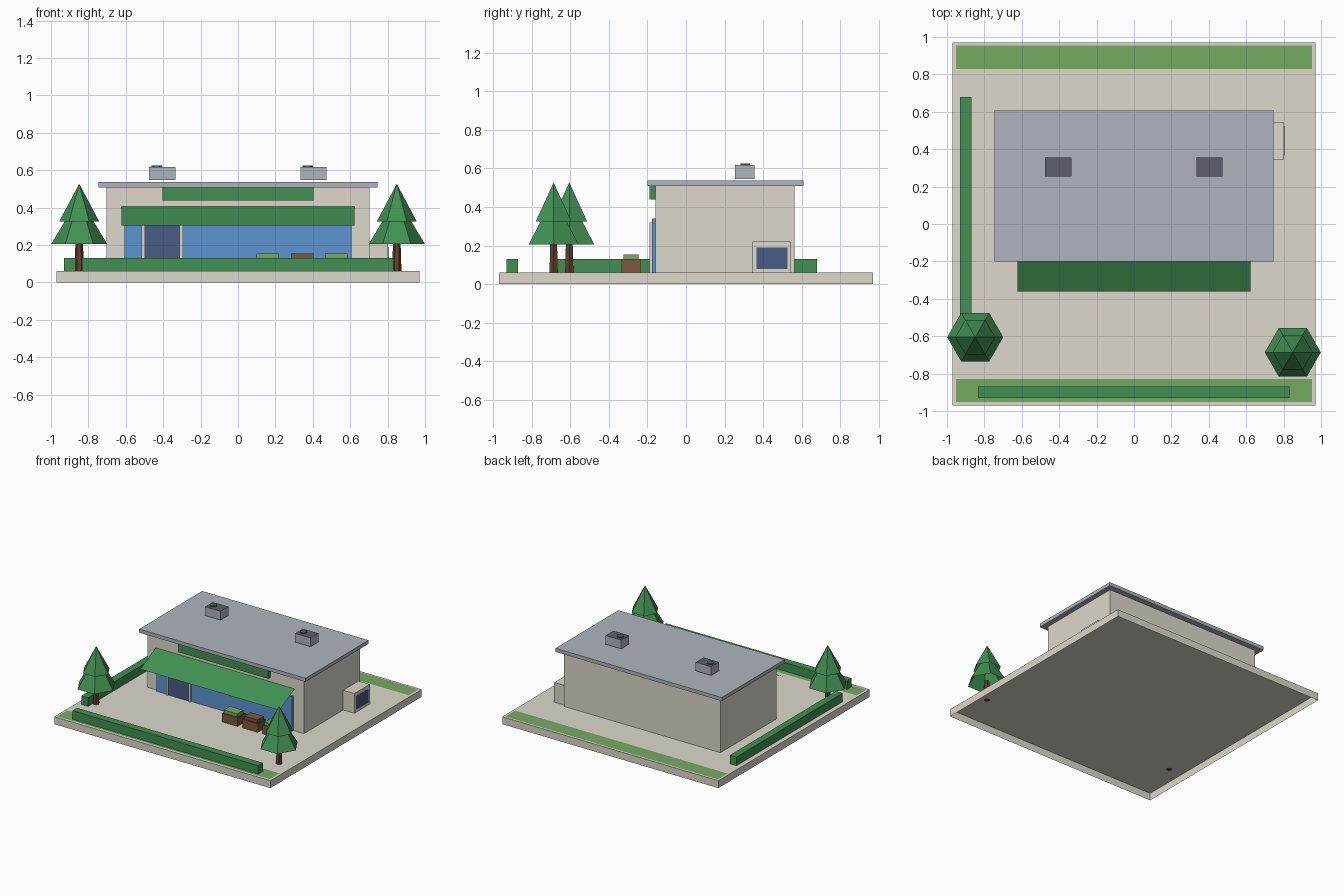
import bpy, bmesh, math

if "Cube" in bpy.data.objects:
    bpy.data.objects.remove(bpy.data.objects["Cube"], do_unlink=True)


def material(name, rgb):
    lin = [(c / 255 / 12.92) if c < 11 else ((c / 255 + 0.055) / 1.055) ** 2.4 for c in rgb]
    m = bpy.data.materials.new(name)
    m.use_nodes = True
    m.diffuse_color = (*lin, 1)
    m.node_tree.nodes["Principled BSDF"].inputs["Base Color"].default_value = (*lin, 1)
    return m


BEIGE = material("beige concrete", (221, 216, 203))
GREEN = material("leaf green", (65, 144, 82))
GRASS = material("grass green", (117, 171, 97))
GREY = material("roof grey", (175, 180, 190))
DARK = material("dark grey", (92, 96, 108))
BLUE = material("glass blue", (92, 149, 208))
NAVY = material("dark glass", (74, 91, 132))
WOOD = material("crate brown", (124, 88, 60))
BARK = material("bark brown", (98, 64, 45))


def finish(name, bm, *mats):
    mesh = bpy.data.meshes.new(name)
    bm.to_mesh(mesh)
    bm.free()
    for m in mats:
        mesh.materials.append(m)
    ob = bpy.data.objects.new(name, mesh)
    bpy.context.collection.objects.link(ob)


def box(name, x, y, z, *mats, open_base=False):
    """Box from ranges; a second material goes on the top face."""
    bm = bmesh.new()
    bmesh.ops.create_cube(bm, size=1)
    for v in bm.verts:
        v.co = [a + (b - a) * (c + 0.5) for (a, b), c in zip((x, y, z), v.co)]
    bm.normal_update()
    if open_base:
        base = [f for f in bm.faces if f.normal.z < -0.5]
        bmesh.ops.delete(bm, geom=base, context="FACES_ONLY")
    if len(mats) > 1:
        for f in bm.faces:
            f.material_index = int(f.normal.z > 0.5)
    finish(name, bm, *mats)


def sheet(name, x, y, z, mat):
    """Single upward sheet, running from y[0], z[0] to y[1], z[1]."""
    bm = bmesh.new()
    bm.faces.new([bm.verts.new((x[i], y[j], z[j])) for i, j in ((0, 0), (1, 0), (1, 1), (0, 1))])
    bm.normal_update()
    finish(name, bm, mat)


def cone(name, x, y, z0, z1, r0, r1, mat):
    """Six-sided open cone or capped cylinder with corners on the x axis."""
    bm = bmesh.new()
    bmesh.ops.create_cone(bm, cap_ends=r1 > 0, segments=6, radius1=r0, radius2=r1, depth=z1 - z0)
    bmesh.ops.remove_doubles(bm, verts=bm.verts, dist=0.0001)
    # turn a corner onto the x axis whatever the starting angle
    low = max((v for v in bm.verts if v.co.z < 0), key=lambda v: v.co.x)
    turn = -math.atan2(low.co.y, low.co.x)
    c, s = math.cos(turn), math.sin(turn)
    for v in bm.verts:
        px, py, pz = v.co
        v.co = (x + c * px - s * py, y + s * px + c * py, pz + (z0 + z1) / 2)
    finish(name, bm, mat)


G = 0.06         # ground level
EAVE = 0.508     # top of the walls

# Lot, a shell open underneath, and planting
box("lot_slab", (-0.97, 0.97), (-0.97, 0.97), (0, G), BEIGE, open_base=True)
for side, y in (("front", (-0.952, -0.828)), ("back", (0.83, 0.954))):
    sheet(side + "_grass", (-0.953, 0.951), y, (G + 0.001, G + 0.001), GRASS)
box("front_hedge", (-0.835, 0.832), (-0.93, -0.87), (G, 0.13), GREEN, open_base=True)
box("side_hedge", (-0.93, -0.87), (-0.68, 0.68), (G, 0.13), GREEN, open_base=True)

# Building and roof
box("building_walls", (-0.703, 0.703), (-0.158, 0.562), (G, EAVE), BEIGE, open_base=True)
box("roof_slab", (-0.747, 0.746), (-0.20, 0.608), (EAVE, 0.537), GREY)
box("fascia_panel", (-0.404, 0.404), (-0.19, -0.158), (0.438, EAVE), GREEN)

# Shop front
box("shop_window", (-0.608, 0.608), (-0.175, -0.158), (G, 0.34), BLUE, open_base=True)
box("door_glass", (-0.505, -0.305), (-0.18, -0.174), (G, 0.32), NAVY, open_base=True)
for side, x in (("right", -0.515), ("left", -0.313)):
    box(side + "_door_post", (x, x + 0.018), (-0.19, -0.174), (G, 0.32), BEIGE, open_base=True)

# Awning: one sloping sheet
sheet("awning", (-0.624, 0.624), (-0.36, -0.165), (0.305, 0.405), GREEN)

# Service booth on the left wall
box("service_booth", (0.70, 0.803), (0.345, 0.543), (G, 0.22), BEIGE, open_base=True)
box("booth_window", (0.80, 0.8035), (0.365, 0.525), (0.08, 0.19), NAVY)

# Roof ventilation units
for side, x in (("right", -0.475), ("left", 0.333)):
    box(side + "_roof_unit", (x, x + 0.14), (0.255, 0.355), (0.546, 0.617), GREY, DARK)
    cone(side + "_roof_fan", x + 0.04, 0.307, 0.617, 0.625, 0.028, 0.028, DARK)

# Display crates under the awning
for i, (x, top) in enumerate(((0.16, GRASS), (0.343, WOOD), (0.525, GRASS)), 1):
    box(f"crate_{i}", (x - 0.07, x + 0.07), (-0.335, -0.235), (G, 0.13), WOOD, open_base=True)
    box(f"produce_{i}", (x - 0.06, x + 0.06), (-0.325, -0.245), (0.13, 0.155), top, open_base=True)

# Trees
for side, x, y in (("right", -0.849, -0.605), ("left", 0.849, -0.686)):
    cone(side + "_tree_trunk", x, y, G, 0.22, 0.025, 0.02, BARK)
    cone(side + "_tree_lower", x, y, 0.205, 0.455, 0.15, 0, GREEN)
    cone(side + "_tree_upper", x, y, 0.325, 0.527, 0.107, 0, GREEN)
